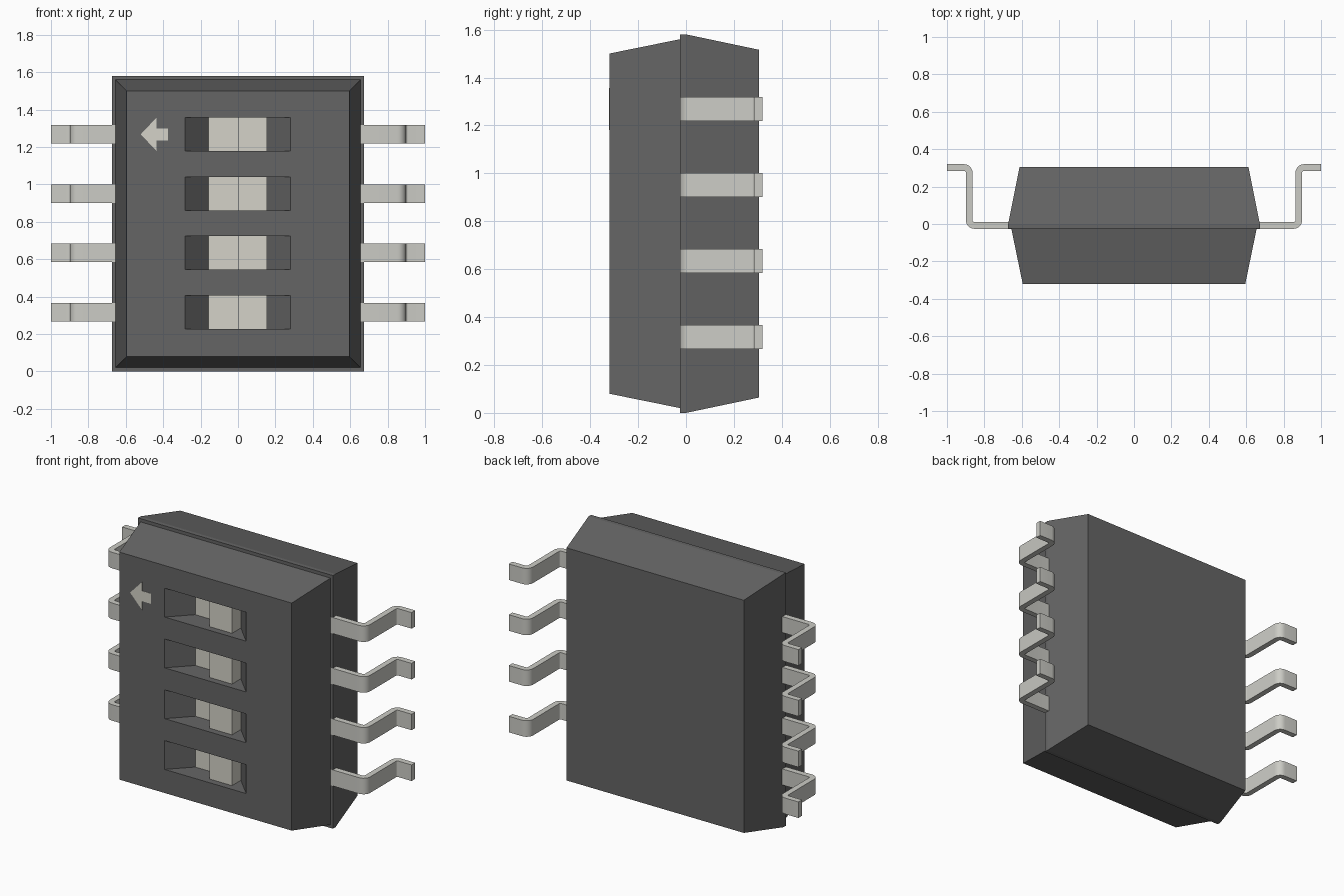
import bpy, bmesh, math

if "Cube" in bpy.data.objects:
    bpy.data.objects.remove(bpy.data.objects["Cube"])

PITCH, Z0 = 0.317, 0.317
ROWS = [Z0 + PITCH * i for i in range(4)]
MID = 0.79
FRONT = -0.32


def material(name, rgb):
    m = bpy.data.materials.new(name)
    m.diffuse_color = (*rgb, 1)
    m.use_nodes = True
    m.node_tree.nodes["Principled BSDF"].inputs["Base Color"].default_value = m.diffuse_color
    return m


DARK = material("dark_plastic", (0.13, 0.13, 0.13))
CREAM = material("cream_plastic", (0.66, 0.65, 0.58))
METAL = material("metal", (0.60, 0.60, 0.56))


def finish(bm, name, mat):
    bmesh.ops.recalc_face_normals(bm, faces=bm.faces)
    me = bpy.data.meshes.new(name)
    bm.to_mesh(me)
    bm.free()
    me.materials.append(mat)
    ob = bpy.data.objects.new(name, me)
    bpy.context.collection.objects.link(ob)
    return ob


def loft(name, sections, mat):
    """Rectangular rings (y, half width, half height) stacked along y."""
    bm = bmesh.new()
    rings = [[bm.verts.new((sx * w, y, MID + sz * h))
              for sx, sz in ((-1, -1), (1, -1), (1, 1), (-1, 1))] for y, w, h in sections]
    for a, b in zip(rings, rings[1:]):
        for i in range(4):
            j = (i + 1) % 4
            bm.faces.new((a[i], a[j], b[j], b[i]))
    bm.faces.new(rings[0])
    bm.faces.new(rings[-1])
    return finish(bm, name, mat)


def prism(name, points, direction, mat):
    """Extrude a flat outline of 3D points along a direction."""
    bm = bmesh.new()
    face = bm.faces.new([bm.verts.new(p) for p in points])
    ext = bmesh.ops.extrude_face_region(bm, geom=[face])
    verts = [v for v in ext["geom"] if isinstance(v, bmesh.types.BMVert)]
    bmesh.ops.translate(bm, verts=verts, vec=direction)
    return finish(bm, name, mat)


def z_prism(name, outline, z, half, mat):
    return prism(name, [(x, y, z - half) for x, y in outline], (0, 0, 2 * half), mat)


# Housing: rear base with a thin flange, and a front cover
loft("rear_base", [(-0.025, 0.673, 0.79), (0, 0.673, 0.79), (0.304, 0.612, 0.726)], DARK)
cover = loft("front_cover", [(FRONT, 0.595, 0.71), (-0.024, 0.656, 0.77)], DARK)

# Switch slots with ramped ends, cut into the cover
FLOOR = FRONT + 0.127
STEP = FRONT + 0.04
k = 0.125 / 0.127 * 0.05
slot = [(-0.283 - k, FRONT - 0.05), (-0.158, FLOOR), (0.155, FLOOR), (0.28 + k, FRONT - 0.05)]
for z in ROWS:
    cutter = z_prism("slot_cutter", slot, z, 0.09, DARK)
    cutter.hide_render = True
    mod = cover.modifiers.new("slot", 'BOOLEAN')
    mod.operation, mod.solver, mod.object = 'DIFFERENCE', 'EXACT', cutter
    bpy.context.view_layer.objects.active = cover
    bpy.ops.object.modifier_apply(modifier=mod.name)
    bpy.data.objects.remove(cutter)

# Stepped sliders: low on the left, raised on the right
slider = [(-0.158, FLOOR + 0.01), (-0.158, FLOOR - 0.002), (0, FLOOR - 0.002),
          (0, STEP), (0.155, STEP), (0.155, FLOOR + 0.01)]
for i, z in enumerate(ROWS):
    z_prism(f"slider_{i + 1}", slider, z, 0.0895, CREAM)

# Arrow marking
arrow = [(-0.52, 0), (-0.437, 0.088), (-0.437, 0.032), (-0.375, 0.032),
         (-0.375, -0.032), (-0.437, -0.032), (-0.437, -0.088)]
prism("arrow_mark", [(x, FRONT - 0.0015, ROWS[3] + z) for x, z in arrow], (0, 0.004, 0), CREAM)


# Bent leads on both sides
def arc(cx, cy, r, a0, a1, n=6):
    angles = [math.radians(a0 + (a1 - a0) * i / n) for i in range(n + 1)]
    return [(cx + r * math.cos(a), cy + r * math.sin(a)) for a in angles]


def lead_edge(h):
    r = 0.028
    return ([(0.64, -0.008 - h)] + arc(0.853, 0.020, r + h, -90, 0)
            + arc(0.909, 0.274, r - h, 180, 90) + [(1.0, 0.302 - h)])


lead = lead_edge(0.0178) + lead_edge(-0.0178)[::-1]
for side, s in (("left", -1), ("right", 1)):
    for i, z in enumerate(ROWS):
        ob = z_prism(f"{side}_lead_{i + 1}", [(s * x, y) for x, y in lead], z, 0.05, METAL)
        bpy.ops.object.select_all(action='DESELECT')
        ob.select_set(True)
        bpy.context.view_layer.objects.active = ob
        bpy.ops.object.shade_smooth_by_angle(angle=math.radians(30))
